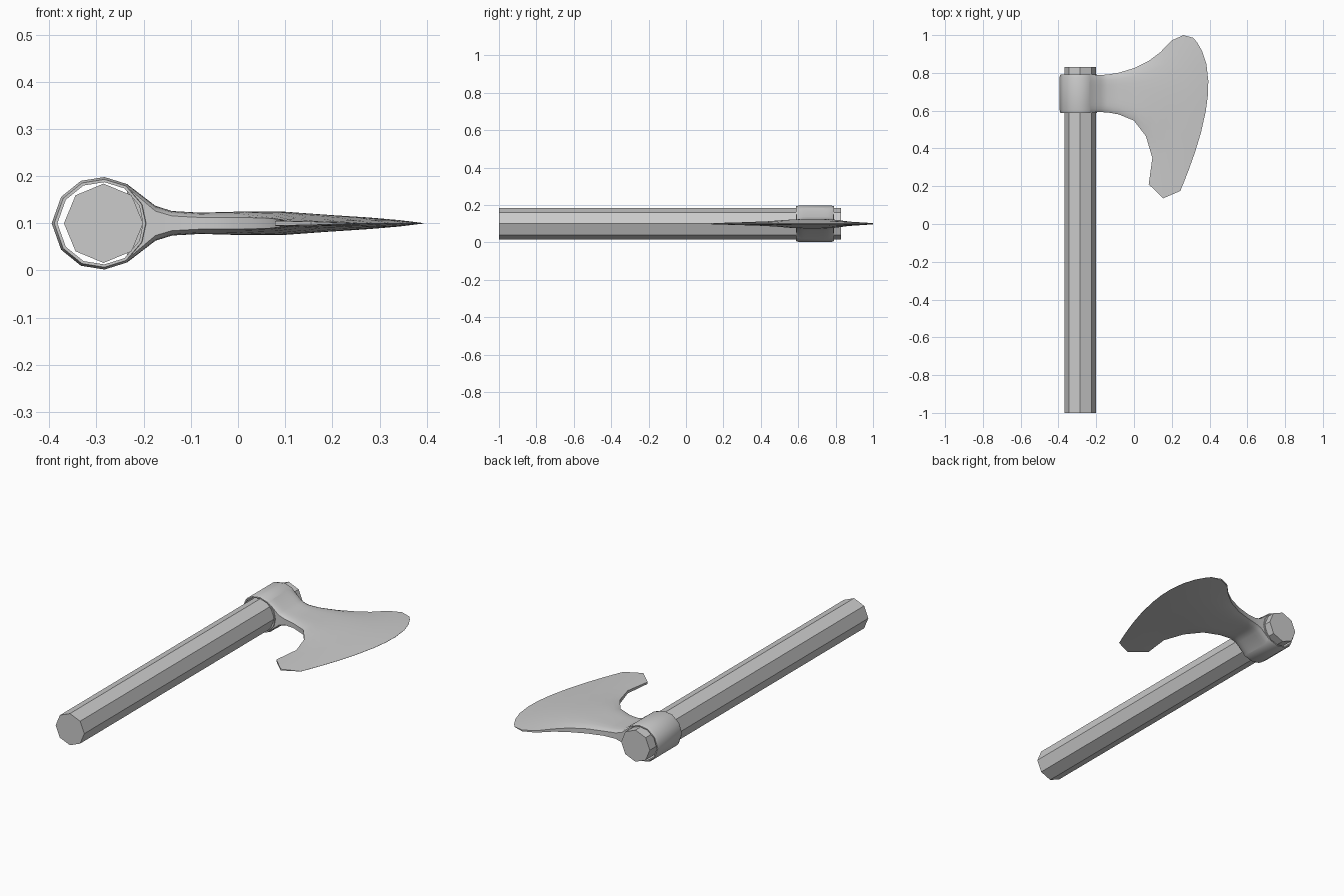
import bpy, bmesh
from math import radians

if "Cube" in bpy.data.objects:
    bpy.data.objects.remove(bpy.data.objects["Cube"])

ZC = 0.1      # mid plane height
HX = -0.285   # handle axis


def finish(name, bm, smooth=None):
    bmesh.ops.remove_doubles(bm, verts=bm.verts, dist=0.0002)
    bmesh.ops.recalc_face_normals(bm, faces=bm.faces)
    me = bpy.data.meshes.new(name)
    bm.to_mesh(me)
    bm.free()
    ob = bpy.data.objects.new(name, me)
    bpy.context.collection.objects.link(ob)
    if smooth:
        bpy.ops.object.select_all(action='DESELECT')
        bpy.context.view_layer.objects.active = ob
        ob.select_set(True)
        bpy.ops.object.shade_smooth_by_angle(angle=radians(smooth))
    return ob


def loft(loops, wrap=False):
    """Join closed loops of equal length with quads."""
    bm = bmesh.new()
    rows = [[bm.verts.new(p) for p in lp] for lp in loops]
    pairs = list(zip(rows, rows[1:])) + ([(rows[-1], rows[0])] if wrap else [])
    for a, b in pairs:
        n = len(a)
        for i in range(n):
            j = (i + 1) % n
            bm.faces.new((a[i], a[j], b[j], b[i]))
    return bm, rows


# Handle: octagonal bar along y
bpy.ops.mesh.primitive_cylinder_add(vertices=8, radius=0.084, depth=1.83,
                                    location=(HX, -0.085, ZC),
                                    rotation=(radians(90), 0, 0))
bpy.context.object.name = "handle"

# Socket: chamfered ring around the handle
half = [(-0.06, 0.089), (-0.09, 0.055)]
upper = [(0.05, 0.083), (0.002, 0.098), (-0.048, 0.09), (-0.09, 0.056)]
ring = ([(0.094, 0)] + [(0.085, 0.042)] + upper + [(-0.11, 0)]
        + [(x, -z) for x, z in reversed(upper)] + [(0.085, -0.042)])
section = [(0.89, 0.588), (0.95, 0.588), (1, 0.606),
           (1, 0.774), (0.95, 0.792), (0.89, 0.792)]
bm, _ = loft([[(HX + s * x, y, ZC + s * z) for x, z in ring]
              for s, y in section], wrap=True)
finish("socket", bm, 40)

# Blade: stations from the socket to the cutting edge
# (top point, middle point, bottom point, half thickness, rim ratio, rim power)
stations = [
    ((-.235, .788), (-.235, .69), (-.235, .592), .083, .92, 8),
    ((-.175, .789), (-.175, .69), (-.175, .592), .037, .70, 8),
    ((-.140, .791), (-.140, .69), (-.140, .591), .026, .60, 7),
    ((-.080, .801), (-.080, .69), (-.080, .580), .0225, .55, 6),
    ((.000, .825), (.010, .685), (.000, .547), .025, .50, 5),
    ((.080, .865), (.100, .675), (.063, .465), .0245, .45, 3),
    ((.140, .910), (.190, .67), (.097, .350), .018, .40, 2.5),
    ((.200, .972), (.270, .67), (.078, .210), .0125, .40, 2.5),
    ((.262, 1.00), (.335, .67), (.155, .136), .007, .50, 2.5),
    ((.315, .985), (.391, .68), (.245, .175), .0005, 1.0, 2),
]
samples = [0, .06, .15, .27, .4, .5, .6, .72, .82, .91, .97, 1]


def station_loop(top, mid, bot, hz, rim, power):
    side = []
    for v in samples:
        a, b, c = (1 - v) * (1 - 2 * v), 4 * v * (1 - v), v * (2 * v - 1)
        x, y = (a * top[k] + b * mid[k] + c * bot[k] for k in (0, 1))
        side.append((x, y, hz * (1 - (1 - rim) * abs(2 * v - 1) ** power)))
    return ([(x, y, ZC + h) for x, y, h in side]
            + [(x, y, ZC - h) for x, y, h in reversed(side)])


bm, rows = loft([station_loop(*s) for s in stations])
n = len(samples)
for i in range(n - 1):
    r = rows[-1]
    bm.faces.new((r[i], r[i + 1], r[2 * n - 2 - i], r[2 * n - 1 - i]))
finish("blade", bm, 40)
